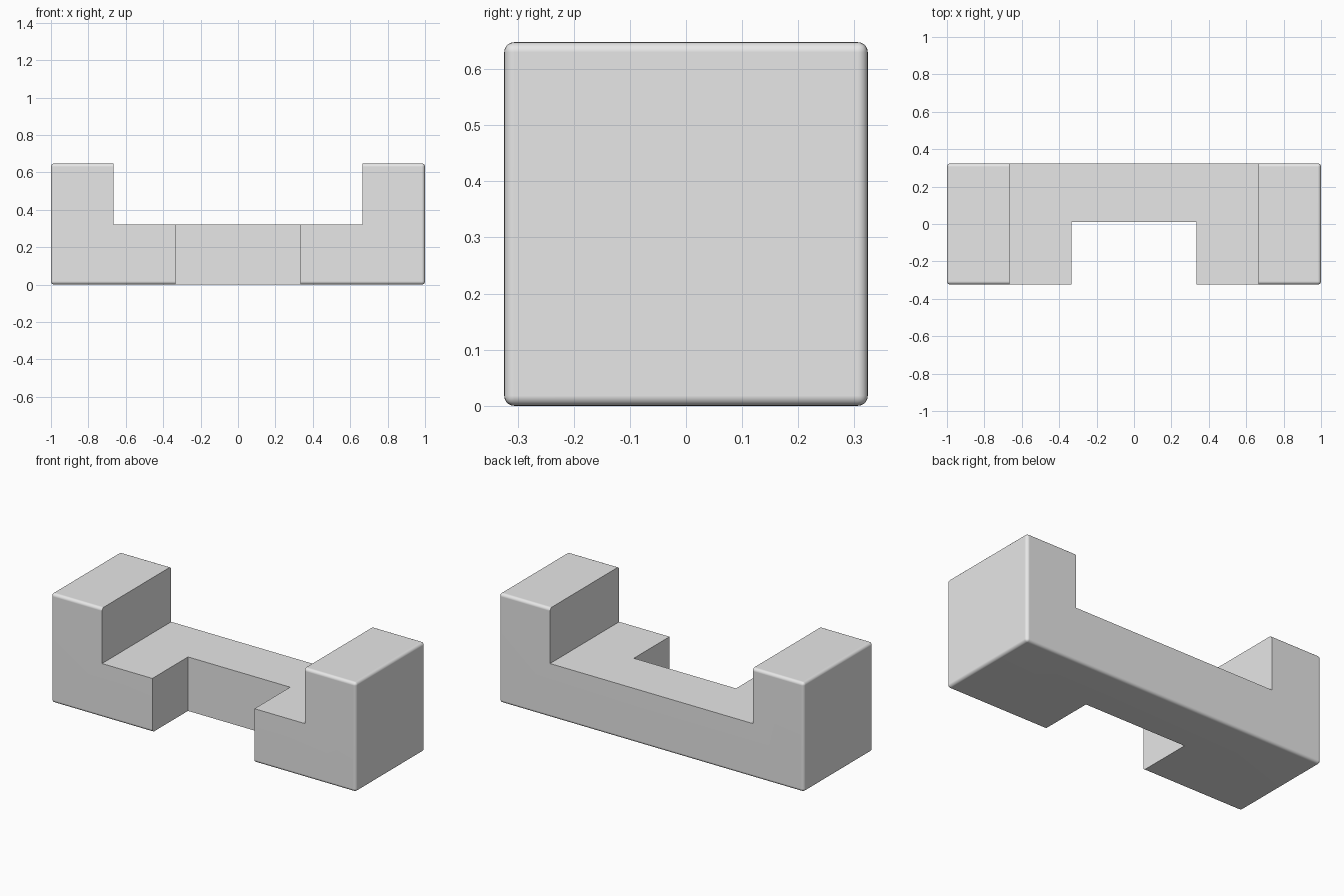
import bpy
import math

cube = bpy.data.objects.get("Cube")
if cube:
    bpy.data.objects.remove(cube, do_unlink=True)

HALF_Y = 0.324
HEIGHT = 0.648
CLEAR = 0.2  # how far cutters reach past the block

grey = bpy.data.materials.new("light grey")
grey.use_nodes = True
colour = (0.8, 0.8, 0.8, 1)
grey.diffuse_color = colour
grey.node_tree.nodes["Principled BSDF"].inputs["Base Color"].default_value = colour


def box(name, low, high):
    """Box between two opposite corners."""
    centre = [(a + b) / 2 for a, b in zip(low, high)]
    bpy.ops.mesh.primitive_cube_add(size=1, location=centre)
    obj = bpy.context.object
    obj.name = name
    obj.scale = [b - a for a, b in zip(low, high)]
    bpy.ops.object.transform_apply(location=True, rotation=False, scale=True)
    obj.data.materials.append(grey)
    return obj


def activate(obj):
    bpy.ops.object.select_all(action='DESELECT')
    obj.select_set(True)
    bpy.context.view_layer.objects.active = obj


def cut(target, cutter):
    """Subtract the cutter for good, then discard it."""
    activate(target)
    mod = target.modifiers.new("notch", 'BOOLEAN')
    mod.operation = 'DIFFERENCE'
    mod.solver = 'EXACT'
    mod.object = cutter
    bpy.ops.object.modifier_apply(modifier=mod.name)
    bpy.data.objects.remove(cutter, do_unlink=True)


# Square bar with softly rounded outer edges
bar = box("notched_bar", (-1, -HALF_Y, 0), (1, HALF_Y, HEIGHT))
bevel = bar.modifiers.new("rounded edges", 'BEVEL')
bevel.width = 0.018
bevel.segments = 5
bpy.ops.object.modifier_apply(modifier=bevel.name)

# Wide notch across the top, then narrow notch through the front
cut(bar, box("top_notch_cutter", (-0.665, -HALF_Y - CLEAR, 0.32),
             (0.665, HALF_Y + CLEAR, HEIGHT + CLEAR)))
cut(bar, box("front_notch_cutter", (-0.335, -HALF_Y - CLEAR, -CLEAR),
             (0.335, 0.01, HEIGHT + CLEAR)))

# Smooth rounding, crisp notch edges, flat large faces
activate(bar)
bpy.ops.object.shade_smooth_by_angle(angle=math.radians(30))
weighted = bar.modifiers.new("flat faces", 'WEIGHTED_NORMAL')
weighted.keep_sharp = True
